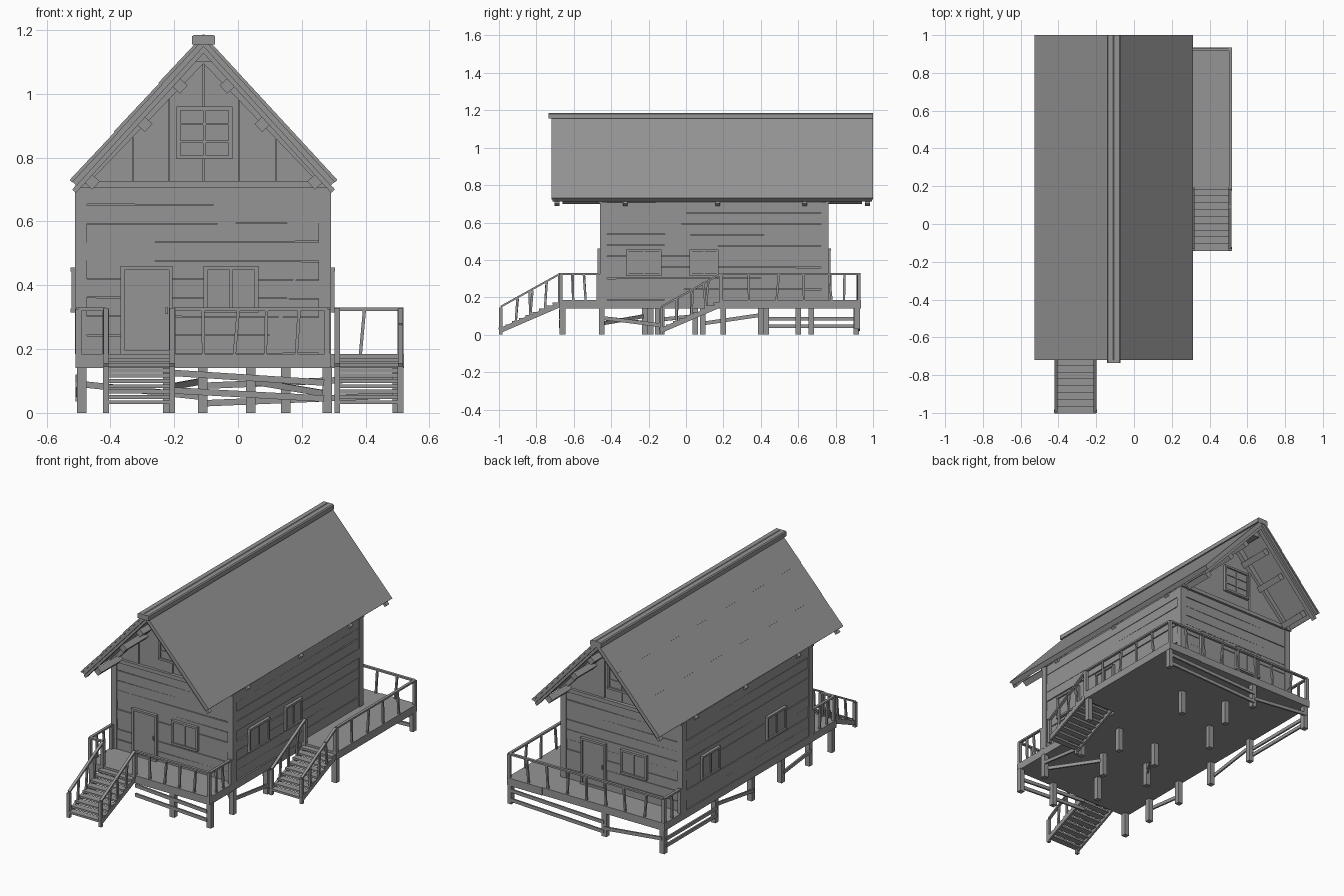
import bpy, bmesh, random
from math import sqrt
from mathutils import Vector, Matrix

if "Cube" in bpy.data.objects:
    bpy.data.objects.remove(bpy.data.objects["Cube"])

random.seed(4)
parts = {}          # one mesh per named part
CX = -0.108         # centre line of the house
SLOPE = 1.095       # roof pitch
X0, X1, Y0, Y1 = -0.51, 0.29, -0.46, 0.76   # wall outline
FLOOR, EAVE, APEX = 0.185, 0.71, 1.188


def get(name):
    return parts.setdefault(name, bmesh.new())


def box(name, x0, x1, y0, y1, z0, z1):
    m = Matrix.Translation(((x0 + x1) / 2, (y0 + y1) / 2, (z0 + z1) / 2))
    bmesh.ops.create_cube(get(name), size=1, matrix=m @ Matrix.Diagonal((x1 - x0, y1 - y0, z1 - z0, 1)))


def bar(name, p, q, w, h, up=(0, 0, 1)):
    """Square timber from p to q, w wide and h deep along up."""
    p, q, up = Vector(p), Vector(q), Vector(up)
    d = (q - p).normalized()
    if abs(d.dot(up)) > 0.95:
        up = Vector((0, 1, 0))
    s = d.cross(up).normalized()
    u = s.cross(d)
    m = Matrix((d, s, u)).transposed().to_4x4()
    m.translation = (p + q) / 2
    bmesh.ops.create_cube(get(name), size=1, matrix=m @ Matrix.Diagonal(((q - p).length, w, h, 1)))


def prism(name, profile, y0, y1):
    """Extrude an xz profile along y."""
    bm = get(name)
    f = bm.faces.new([bm.verts.new((x, y0, z)) for x, z in profile])
    r = bmesh.ops.extrude_face_region(bm, geom=[f])
    bmesh.ops.translate(bm, vec=(0, y1 - y0, 0), verts=[v for v in r['geom'] if isinstance(v, bmesh.types.BMVert)])


# Deck platforms
box('main_deck', X0, X1, -0.68, 0.93, 0.14, FLOOR)
box('side_deck', X1, 0.52, 0.18, 0.935, 0.14, FLOOR)

# House core, horizontal wall planks and corner posts
box('house_core', X0 + .015, X1 - .015, Y0 + .015, Y1 - .015, FLOOR, EAVE)
n = 9
h = (EAVE - FLOOR) / n
for i in range(n):
    z = FLOOR + (i + .5) * h
    for y, s in ((Y0, 1), (Y1, -1)):
        t = random.uniform(-.003, .003)
        yy = y + s * random.uniform(.009, .015)
        bar('wall_planks', (X0 + .02, yy, z + t), (X1 - .02, yy, z - t), .016, h * .97)
    for x, s in ((X0, 1), (X1, -1)):
        t = random.uniform(-.003, .003)
        xx = x + s * random.uniform(.009, .015)
        bar('wall_planks', (xx, Y0 + .02, z + t), (xx, Y1 - .02, z - t), .016, h * .97)
for x in (X0 + .018, X1 - .018):
    for y in (Y0 + .018, Y1 - .018):
        box('corner_posts', x - .019, x + .019, y - .019, y + .019, FLOOR, EAVE)

# Gables: core, vertical boards, tie beam and sloping trim
prism('gable_core', [(X0 + .01, EAVE), (X1 - .01, EAVE), (CX, 1.14)], Y0 + .015, Y1 - .015)
edges = [-.50, -.33, -.215, CX, .002, .12, .28]
for y in (Y0 + .006, Y1 - .018):
    for a, b in zip(edges, edges[1:]):
        za, zb = (1.14 - abs(v - CX) * SLOPE for v in (a + .001, b - .001))
        o = random.uniform(-.004, .004)
        prism('gable_boards', [(a + .001, EAVE - .005), (b - .001, EAVE - .005), (b - .001, max(zb, EAVE)),
                               (a + .001, max(za, EAVE))], y + o, y + o + .012)
for y in (Y0, Y1):
    box('tie_beams', X0, X1, y - .012, y + .012, .705, .727)
    for s in (-1, 1):
        bar('gable_trim', (CX + s * .385, y, .72), (CX, y, 1.12), .03, .035)

# Roof: slab, thin overlapping boards, rafters and purlins
L = sqrt(1 + SLOPE ** 2)
for s, m in ((-1, 3), (1, 1)):
    def at(d, drop, y=0):
        """Point on the slope: d sideways from the ridge, drop below the top."""
        return Vector((CX + s * d - s * drop * SLOPE / L, y, APEX - d * SLOPE - drop / L))
    p, q = at(.418, .008), at(.418, .027)
    prism('roof_slab', [(CX, APEX - .012), (p.x, p.z), (q.x, q.z), (CX, APEX - .04)], -.715, .995)
    for i in range(m):
        a, b = .416 * i / m, .416 * (i + 1) / m + .003
        pr = [at(a, .002), at(b, -.001), at(b, .010), at(a, .012)]
        prism('roof_boards', [(p.x, p.z) for p in pr], -.72, 1.0)
    nrm = (s * SLOPE / L, 0, 1 / L)
    for y in (-.69, -.325, .17, .635, .97):
        bar('rafters', at(.02, .033, y), at(.43, .033, y), .026, .016, nrm)
    for d in (.115, .225, .39):
        bar('purlins', at(d, .055, -.66), at(d, .055, .94), .035, .034, nrm)
box('ridge_beam', CX - .022, CX + .022, -.66, .94, 1.10, 1.14)
prism('ridge_cap', [(CX - .036, 1.155), (CX + .036, 1.155), (CX + .036, 1.18), (CX + .03, 1.185),
                    (CX - .03, 1.185), (CX - .036, 1.18)], -.735, 1.0)


# Windows and doors, laid out along a wall direction
def opening(kind, origin, along, out, a, b, z0, z1, cols=2, rows=1, f=.012):
    o, al, ou = Vector(origin), Vector(along), Vector(out)

    def P(t, z, e):
        v = o + al * t + ou * e
        return (v.x, v.y, z)
    bar(kind + '_panels', P(a, (z0 + z1) / 2, .001), P(b, (z0 + z1) / 2, .001), .008, z1 - z0)
    for t in (a + f / 2, b - f / 2):
        bar(kind + '_frames', P(t, z0, .006), P(t, z1, .006), f, f, up=al)
    for z in (z0 + f / 2, z1 - f / 2):
        bar(kind + '_frames', P(a, z, .006), P(b, z, .006), f * 1.4, f)
    for i in range(1, cols):
        t = a + (b - a) * i / cols
        bar(kind + '_bars', P(t, z0, .006), P(t, z1, .006), .008, .008)
    for j in range(1, rows):
        z = z0 + (z1 - z0) * j / rows
        bar(kind + '_bars', P(a, z, .006), P(b, z, .006), .008, .007)


for y, s in ((Y0, 1), (Y1, -1)):       # front, and the back turned half round
    o, al, out = (CX, y, 0), (s, 0, 0), (0, -s, 0)
    opening('door', o, al, out, -.26, -.097, FLOOR, .46, 1)
    opening('window', o, al, out, 0, .172, .315, .46)
    opening('window', o, al, out, -.084, .09, .795, .96, 2, 3)
    bar('door_handles', (CX - s * .115, y - s * .012, .31), (CX - s * .115, y - s * .012, .33), .008, .01)
for a, b in ((-.32, -.13), (.02, .175)):
    opening('window', (X1, 0, 0), (0, 1, 0), (1, 0, 0), a, b, .315, .455)
for a, b in ((-.20, -.02), (.42, .59)):
    opening('window', (X0, 0, 0), (0, 1, 0), (-1, 0, 0), a, b, .315, .455)

# Stilts
stilts = [(-.49, y) for y in (-.66, -.45, -.19, .09, .43, .91)]
stilts += [(.28, y) for y in (-.66, -.45, -.13)]
stilts += [(-.11, y) for y in (-.45, .05, .67, .91)]
stilts += [(.04, -.66), (.04, -.22), (.15, .05), (.15, .6), (-.22, -.15), (-.22, .4), (.5, .2)]
for x, y in stilts:
    box('stilts', x - .015, x + .015, y - .015, y + .015, 0, .145)
box('corner_hanger', .495, .518, .90, .93, .03, .145)

# Slanted braces between stilts
for p, q in [((-.2, -.675, .07), (.27, -.675, .045)), ((-.2, -.675, .125), (.27, -.675, .095)),
             ((.5, .925, .11), (-.11, .925, .085)), ((.5, .925, .055), (-.11, .925, .03)),
             ((-.11, .925, .05), (-.49, .925, .09)),
             ((-.505, .91, .085), (-.505, .43, .085)), ((-.505, .91, .045), (-.505, .43, .045)),
             ((-.505, .43, .11), (-.505, .09, .06)), ((-.505, -.19, .06), (-.505, -.45, .09)),
             ((.29, -.45, .09), (.29, -.13, .05)),
             ((-.22, -.15, .08), (-.11, .05, .1)), ((.275, -.45, .06), (.04, -.22, .1))]:
    bar('braces', p, q, .01, .02)


# Railings with uneven balusters
def rail(p, q, count, posts=(1, 1)):
    p, q = Vector(p), Vector(q)
    d = q - p
    up = Vector((0, 0, .14))
    bar('top_rails', p + up, q + up, .016, .01)
    for e, end in zip(posts, (p, q)):
        if e:
            bar('rail_posts', end - Vector((0, 0, .02)), end + up, .018, .018)
    lean = Vector((d.x, d.y, 0)).normalized()
    for i in range(1, count):
        b = p + d * (i / count)
        bar('balusters', b, b + up + lean * random.uniform(-.014, .014), .01, .012)


Z = FLOOR
for p, q, c in [((-.5, -.67, Z), (-.415, -.67, Z), 1), ((-.205, -.67, Z), (.28, -.67, Z), 5),
                ((-.5, -.67, Z), (-.5, -.47, Z), 3), ((.28, -.67, Z), (.28, -.47, Z), 3),
                ((.51, .19, Z), (.51, .925, Z), 5), ((.51, .925, Z), (-.5, .92, Z), 8),
                ((-.5, .92, Z), (-.5, .77, Z), 2)]:
    rail(p, q, c)


# Stairs running down towards the front
def stairs(x0, x1, top, bottom, count=9):
    for i in range(count):
        t = (i + .5) / count
        y, z = top + (bottom - top) * t, .175 - .15 * t
        box('stair_treads', x0, x1, y - .02, y + .02, z - .006, z + .006)
    for x in (x0 + .006, x1 - .006):
        bar('stair_stringers', (x, top, .16), (x, bottom + .005, .022), .012, .026)
        rail((x, top, .185), (x, bottom + .01, .01), 4, (1, 0))
        box('stair_feet', x - .009, x + .009, bottom, bottom + .018, 0, .145)


stairs(-.42, -.20, -.675, -1.0)
stairs(.305, .515, .185, -.14)

# Dark weathered timber, and objects from the collected geometry
wood = bpy.data.materials.new('dark_timber')
wood.diffuse_color = (.3, .3, .3, 1)
wood.use_nodes = True
wood.node_tree.nodes["Principled BSDF"].inputs["Base Color"].default_value = wood.diffuse_color
for name, bm in parts.items():
    bmesh.ops.recalc_face_normals(bm, faces=bm.faces)
    me = bpy.data.meshes.new(name)
    bm.to_mesh(me)
    bm.free()
    me.materials.append(wood)
    bpy.context.collection.objects.link(bpy.data.objects.new(name, me))
